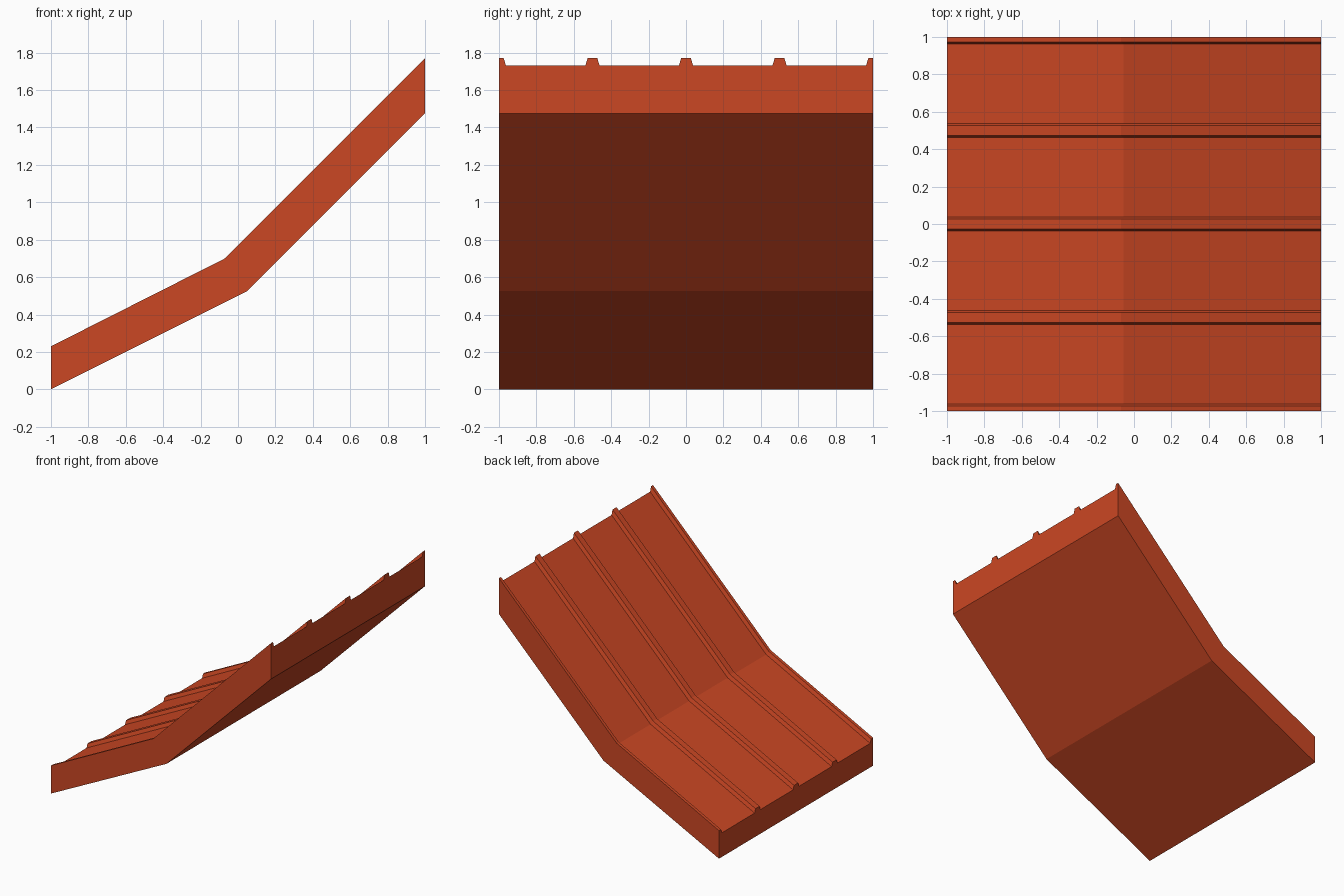
import bpy
import bmesh

cube = bpy.data.objects.get("Cube")
if cube:
    bpy.data.objects.remove(cube, do_unlink=True)

# Terracotta sheet colour
red = bpy.data.materials.new("roof red")
red.use_nodes = True
colour = (0.6, 0.063, 0.017, 1)
red.diffuse_color = colour
red.node_tree.nodes["Principled BSDF"].inputs["Base Color"].default_value = colour

# Side outlines (x, z) from eave to bend to ridge, one for each surface level
PATHS = {
    "bottom": [(-1, 0), (0.05, 0.525), (1, 1.475)],
    "panel": [(-1, 0.198), (-0.055, 0.675), (1, 1.73)],
    "rib": [(-1, 0.23), (-0.07, 0.70), (1, 1.77)],
}
RIB_TOP, RIB_BASE = 0.026, 0.038   # half widths of the standing ribs


def section():
    """Cross-section across the roof as (y, level) pairs."""
    pts = [(-1, "bottom")]
    for i in range(5):
        y = -1 + i * 0.5
        if i > 0:
            pts += [(y - RIB_BASE, "panel"), (y - RIB_TOP, "rib")]
        else:
            pts.append((y, "rib"))
        if i < 4:
            pts += [(y + RIB_TOP, "rib"), (y + RIB_BASE, "panel")]
        else:
            pts.append((y, "rib"))
    return pts + [(1, "bottom")]


# Sweep the ribbed section along the bent slope
bm = bmesh.new()
rings = []
for station in range(3):
    ring = []
    for y, level in section():
        x, z = PATHS[level][station]
        ring.append(bm.verts.new((x, y, z)))
    rings.append(ring)

for a, b in zip(rings, rings[1:]):
    for i in range(len(a)):
        j = (i + 1) % len(a)
        bm.faces.new((a[i], a[j], b[j], b[i]))

# Eave and ridge ends
bm.faces.new(rings[0])
bm.faces.new(rings[-1])
bmesh.ops.recalc_face_normals(bm, faces=bm.faces)

mesh = bpy.data.meshes.new("ribbed_roof")
bm.to_mesh(mesh)
bm.free()
mesh.materials.append(red)
roof = bpy.data.objects.new("ribbed_roof", mesh)
bpy.context.collection.objects.link(roof)
